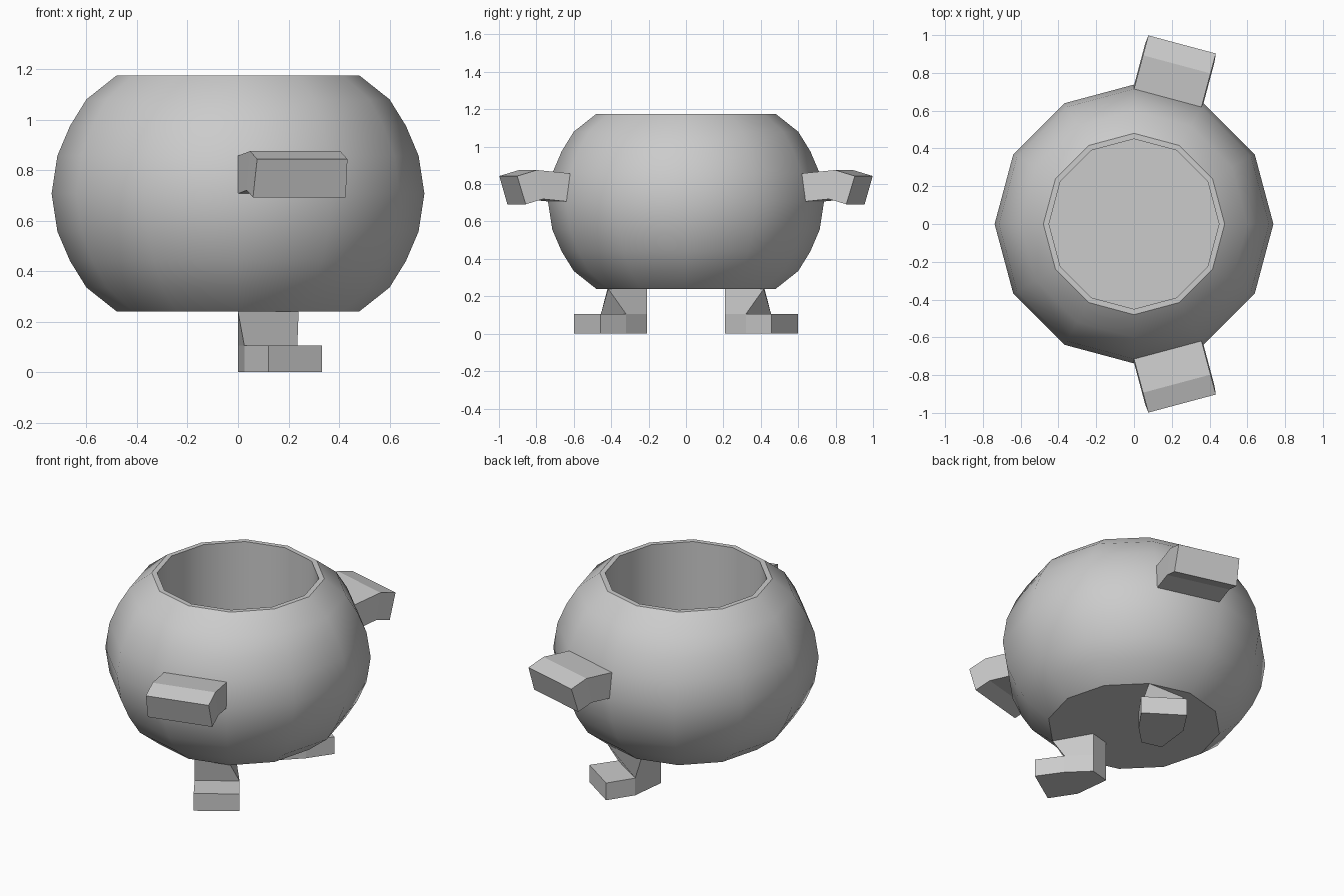
import bpy, bmesh, math

if "Cube" in bpy.data.objects:
    bpy.data.objects.remove(bpy.data.objects["Cube"])


def make_object(name, verts, faces, mirror=False, smooth=False):
    mesh = bpy.data.meshes.new(name)
    bm = bmesh.new()
    vs = [bm.verts.new(v) for v in verts]
    for f in faces:
        bm.faces.new([vs[i] for i in f])
    bmesh.ops.recalc_face_normals(bm, faces=bm.faces)
    bm.to_mesh(mesh)
    bm.free()
    ob = bpy.data.objects.new(name, mesh)
    bpy.context.collection.objects.link(ob)
    if mirror:
        mod = ob.modifiers.new("mirror", 'MIRROR')
        mod.use_axis = (False, True, False)
    if smooth:
        bpy.context.view_layer.objects.active = ob
        ob.select_set(True)
        bpy.ops.object.shade_smooth_by_angle(angle=math.radians(33))
        ob.select_set(False)
    return ob


def lathe(name, profile, n):
    verts = [(r * math.cos(2 * math.pi * k / n), r * math.sin(2 * math.pi * k / n), z)
             for r, z in profile for k in range(n)]
    faces = [(i * n + k, i * n + (k + 1) % n, (i + 1) * n + (k + 1) % n, (i + 1) * n + k)
             for i in range(len(profile) - 1) for k in range(n)]
    last = (len(profile) - 1) * n
    faces += [tuple(range(n)), tuple(range(last, last + n))]
    return make_object(name, verts, faces, smooth=True)


def loft(name, rings):
    n = len(rings[0])
    verts = [v for ring in rings for v in ring]
    faces = [(i * n + k, i * n + (k + 1) % n, (i + 1) * n + (k + 1) % n, (i + 1) * n + k)
             for i in range(len(rings) - 1) for k in range(n)]
    last = (len(rings) - 1) * n
    faces += [tuple(range(n)), tuple(range(last, last + n))]
    return make_object(name, verts, faces, mirror=True)


# Round pot: outside, rim, straight inner wall and floor
lathe("pot_body", [(0.48, 0.24), (0.60, 0.335), (0.665, 0.44), (0.715, 0.557),
                   (0.738, 0.707), (0.715, 0.857), (0.665, 0.975), (0.60, 1.08),
                   (0.48, 1.175), (0.45, 1.175), (0.45, 0.27)], 12)

# Side handles, bent down at the end, square to one facet of the pot
c, s = math.cos(math.radians(15)), math.sin(math.radians(15))


def handle_point(out, side, z):
    return (out * s + side * c, out * c - side * s, z)


sections = [((0.713, 0.707), (0.69, 0.857)),
            ((0.842, 0.72), (0.875, 0.875)),
            ((0.938, 0.692), (0.984, 0.843))]
loft("handle", [[handle_point(lo[0], -0.19, lo[1]), handle_point(lo[0], 0.19, lo[1]),
                 handle_point(hi[0], 0.185, hi[1]), handle_point(hi[0], -0.185, hi[1])]
                for lo, hi in sections])

# Legs with feet pointing outwards: a wedge leg, then a toe from its lower part
back_l, back_r = (0, 0.24), (0.12, 0.208)
knee_r, knee_l = (0.235, 0.32), (0.025, 0.455)
toe_r, toe_l = (0.332, 0.458), (0.12, 0.60)
ankle = 0.105
top = [(*p, 0.24) for p in (back_l, back_r, (0.24, 0.416), (0, 0.42))]
mid = [(*p, ankle) for p in (back_l, back_r, knee_r, knee_l, toe_r, toe_l)]
low = [(*p, 0) for p in (back_l, back_r, knee_r, knee_l, toe_r, toe_l)]
make_object("leg", top + mid + low, [
    (0, 1, 2, 3), (0, 1, 5, 4), (1, 2, 6, 5), (2, 3, 7, 6), (3, 0, 4, 7),
    (4, 5, 11, 10), (5, 6, 12, 11), (7, 4, 10, 13),
    (6, 7, 9, 8), (6, 8, 14, 12), (8, 9, 15, 14), (9, 7, 13, 15),
    (10, 11, 12, 13), (13, 12, 14, 15)], mirror=True)
